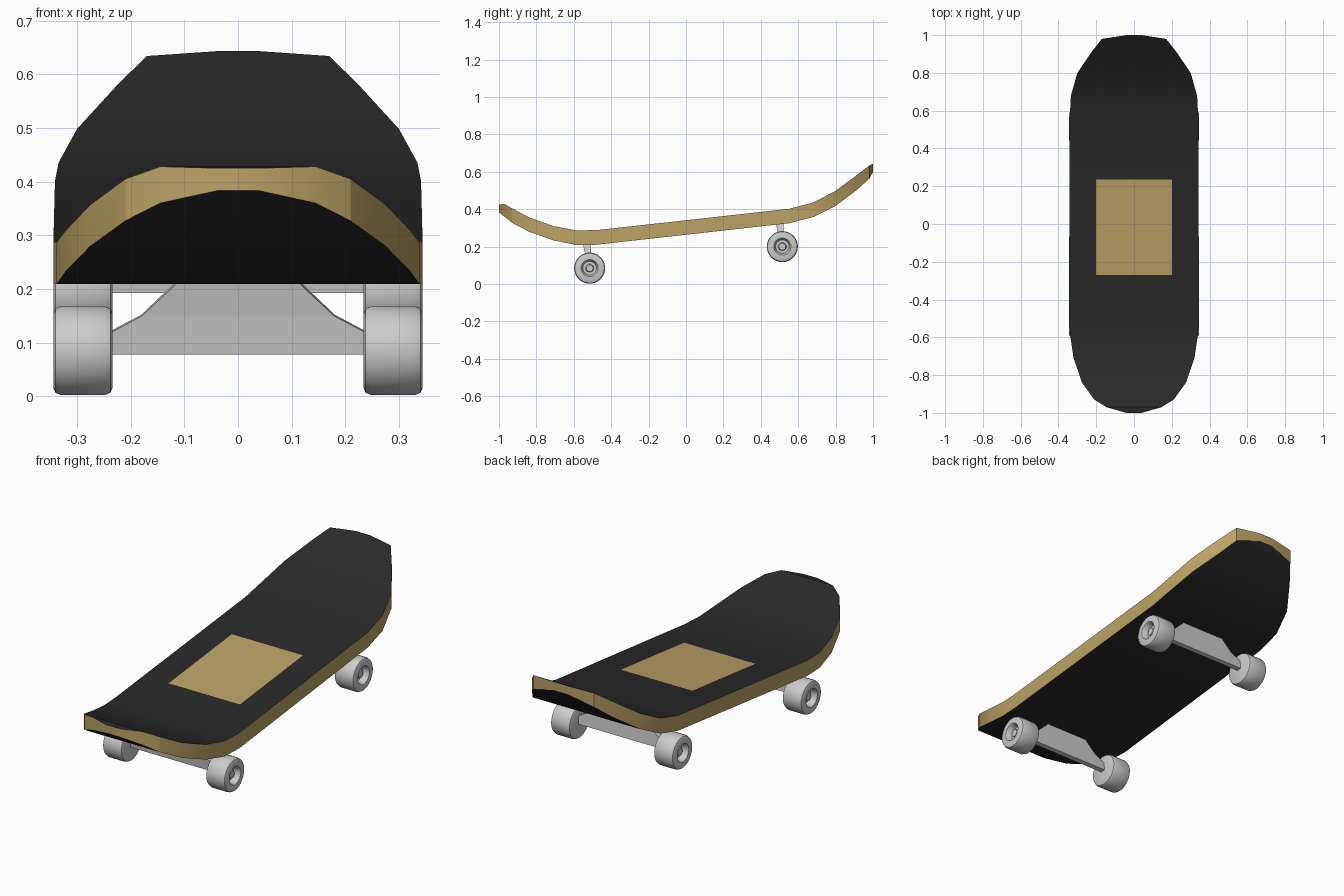
import bpy, bmesh, math
from mathutils import Matrix

if "Cube" in bpy.data.objects:
    bpy.data.objects.remove(bpy.data.objects["Cube"])

TILT = math.atan(0.112)   # board leans up toward the tail


def material(name, colour):
    m = bpy.data.materials.new(name)
    m.diffuse_color = (*colour, 1)
    m.use_nodes = True
    m.node_tree.nodes["Principled BSDF"].inputs["Base Color"].default_value = m.diffuse_color
    return m


def finish(name, bm, mats=()):
    bmesh.ops.recalc_face_normals(bm, faces=bm.faces)
    me = bpy.data.meshes.new(name)
    bm.to_mesh(me)
    bm.free()
    ob = bpy.data.objects.new(name, me)
    bpy.context.collection.objects.link(ob)
    for m in mats:
        me.materials.append(m)
    return ob


def smooth(ob, angle):
    bpy.ops.object.select_all(action='DESELECT')
    ob.select_set(True)
    bpy.context.view_layer.objects.active = ob
    bpy.ops.object.shade_smooth_by_angle(angle=math.radians(angle))


black = material("grip", (0.022, 0.022, 0.022))
wood = material("wood", (0.50, 0.36, 0.13))

# Deck: cross-sections (y, half width, bottom z, top z)
SECTIONS = [
    (-1.00, 0.04, 0.383, 0.425), (-0.97, 0.145, 0.36, 0.428),
    (-0.93, 0.21, 0.327, 0.405), (-0.84, 0.275, 0.28, 0.357),
    (-0.71, 0.32, 0.234, 0.31), (-0.59, 0.338, 0.209, 0.287),
    (-0.48, 0.344, 0.21, 0.288), (0.55, 0.341, 0.325, 0.402),
    (0.68, 0.334, 0.358, 0.436), (0.80, 0.30, 0.418, 0.498),
    (0.91, 0.225, 0.50, 0.58), (0.98, 0.17, 0.563, 0.634),
    (1.00, 0.04, 0.60, 0.643)]
bm = bmesh.new()
rings = [[bm.verts.new(p) for p in ((-w, y, b), (w, y, b), (w, y, t), (-w, y, t))]
         for y, w, b, t in SECTIONS]
for a, c in zip(rings, rings[1:]):
    for i in range(4):
        j = (i + 1) % 4
        f = bm.faces.new((a[i], a[j], c[j], c[i]))
        f.material_index = i % 2          # sides are bare wood
for end in (rings[0], rings[-1]):
    bm.faces.new(end).material_index = 1
smooth(finish("deck", bm, (black, wood)), 20)

# Wood panel lying on the straight part of the deck
bm = bmesh.new()
top = lambda y: 0.288 + (y + 0.48) * (0.114 / 1.03) + 0.002
bm.faces.new([bm.verts.new((x, y, top(y))) for x, y in
              ((-0.2, -0.27), (0.2, -0.27), (0.2, 0.235), (-0.2, 0.235))])
finish("top_panel", bm, (wood,))

# Truck hanger: (half width, height, half thickness)
HANGER = [(0.24, -0.006, 0.012), (0.24, 0.034, 0.013), (0.18, 0.066, 0.014),
          (0.125, 0.118, 0.02), (0.11, 0.134, 0.022)]
# Wheel profile: (position along axle, radius), with a dished outer face
WHEEL = [(0.234, 0), (0.234, 0.07), (0.238, 0.079), (0.248, 0.083),
         (0.33, 0.083), (0.34, 0.079), (0.344, 0.07), (0.344, 0.046),
         (0.338, 0.042), (0.312, 0.036), (0.312, 0.022), (0.328, 0.018),
         (0.328, 0)]

for label, y, z in (("front", -0.515, 0.085), ("rear", 0.515, 0.2)):
    place = Matrix.Translation((0, y, z)) @ Matrix.Rotation(TILT, 4, 'X')

    bm = bmesh.new()
    rings = [[bm.verts.new(p) for p in ((-w, -d, h), (w, -d, h), (w, d, h), (-w, d, h))]
             for w, h, d in HANGER]
    for a, c in zip(rings, rings[1:]):
        for i in range(4):
            j = (i + 1) % 4
            bm.faces.new((a[i], a[j], c[j], c[i]))
    bm.faces.new(rings[0])
    bm.faces.new(rings[-1])
    finish(label + "_truck", bm).matrix_world = place

    for side, s in (("left", -1), ("right", 1)):
        bm = bmesh.new()
        pts = [bm.verts.new((s * x, 0, r)) for x, r in WHEEL]
        edges = [bm.edges.new(e) for e in zip(pts, pts[1:])]
        bmesh.ops.spin(bm, geom=pts + edges, cent=(0, 0, 0), axis=(1, 0, 0),
                       angle=2 * math.pi, steps=32, use_merge=True)
        bmesh.ops.remove_doubles(bm, verts=bm.verts, dist=1e-5)
        wheel = finish(f"{label}_{side}_wheel", bm)
        wheel.matrix_world = place
        smooth(wheel, 30)
